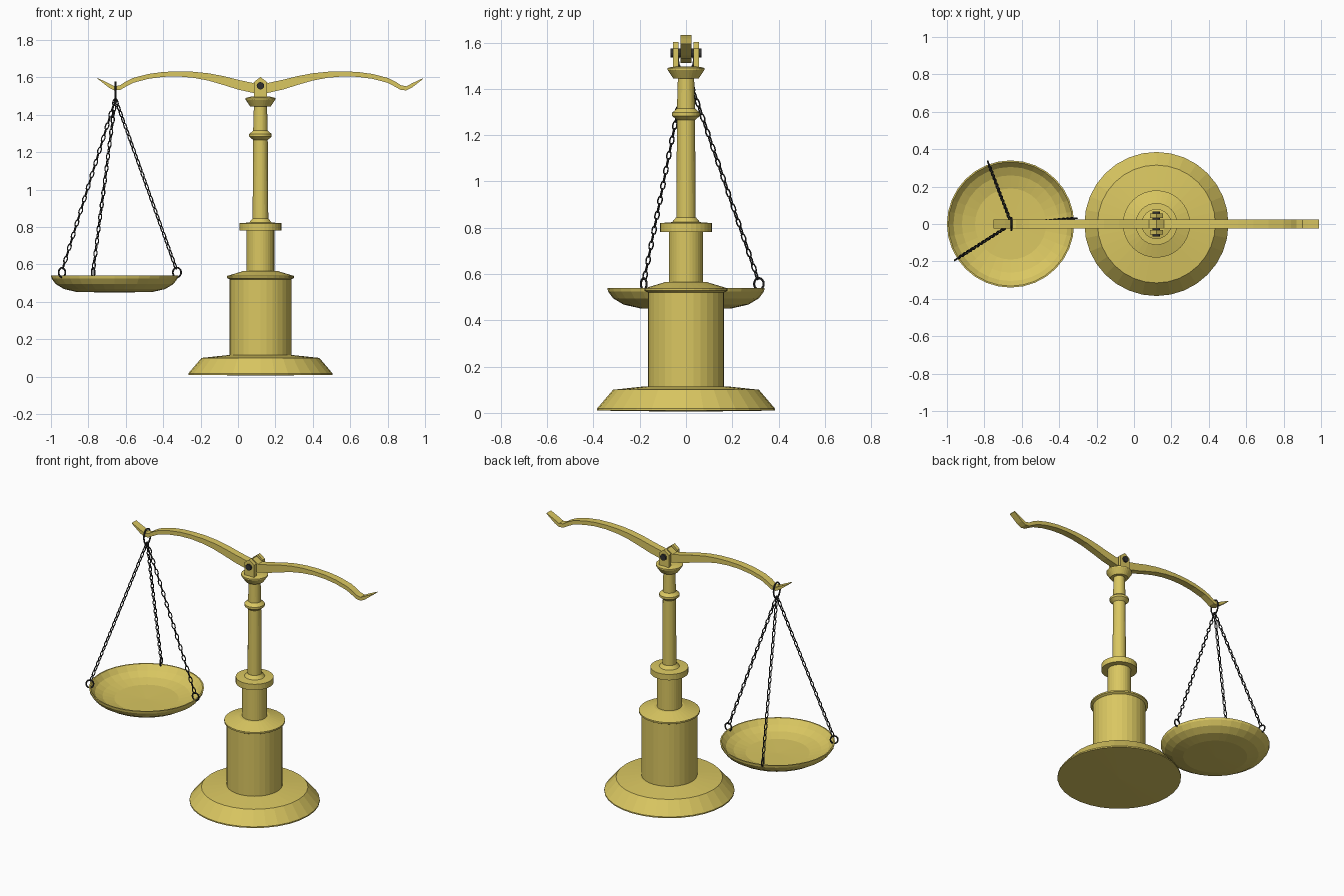
import bpy, bmesh
from math import sin, cos, pi, radians
from mathutils import Vector, Matrix

old = bpy.data.objects.get("Cube")
if old:
    bpy.data.objects.remove(old, do_unlink=True)


def material(name, rgb):
    m = bpy.data.materials.new(name)
    m.use_nodes = True
    m.diffuse_color = (*rgb, 1)
    m.node_tree.nodes["Principled BSDF"].inputs["Base Color"].default_value = (*rgb, 1)
    return m


BRASS = material("brass", (0.70, 0.57, 0.12))
IRON = material("dark iron", (0.03, 0.03, 0.03))
POST_X, PAN_X = 0.12, -0.66


def finish(name, bm, mat, x=0):
    bmesh.ops.recalc_face_normals(bm, faces=bm.faces)
    me = bpy.data.meshes.new(name)
    bm.to_mesh(me)
    bm.free()
    me.materials.append(mat)
    ob = bpy.data.objects.new(name, me)
    ob.location.x = x
    bpy.context.collection.objects.link(ob)
    return ob


def lathe(name, profile, x, sides=32):
    """Turn a radius/height profile around the vertical axis."""
    bm = bmesh.new()
    vs = [bm.verts.new((r, 0, z)) for r, z in profile]
    es = [bm.edges.new(p) for p in zip(vs, vs[1:])]
    bmesh.ops.spin(bm, geom=vs + es, cent=(0, 0, 0), axis=(0, 0, 1),
                   angle=2 * pi, steps=sides, use_merge=True)
    bmesh.ops.remove_doubles(bm, verts=bm.verts, dist=1e-4)
    return finish(name, bm, BRASS, x)


def slab(bm, outline, y0, y1):
    """Extrude an x/z outline from y0 to y1."""
    face = bm.faces.new([bm.verts.new((x, y0, z)) for x, z in outline])
    out = bmesh.ops.extrude_face_region(bm, geom=[face])["geom"]
    bmesh.ops.translate(bm, vec=(0, y1 - y0, 0),
                        verts=[v for v in out if isinstance(v, bmesh.types.BMVert)])


def link(bm, mat, a, b, wire, n=12, k=5):
    """Oval wire ring: half length a on local z, half width b on local x."""
    rows = []
    for i in range(n):
        t = 2 * pi * i / n
        out = Vector((cos(t), 0, sin(t)))
        mid = Vector((b * cos(t), 0, a * sin(t)))
        rows.append([bm.verts.new(mat @ (mid + wire * (out * cos(s) + Vector((0, sin(s), 0)))))
                     for s in (2 * pi * j / k for j in range(k))])
    for i in range(n):
        p, q = rows[i], rows[(i + 1) % n]
        for j in range(k):
            bm.faces.new((p[j], q[j], q[(j + 1) % k], p[(j + 1) % k]))


# Turned stand
lathe("base_foot", [(0, 0.005), (0.385, 0.01), (0.385, 0.018), (0.315, 0.1),
                    (0.175, 0.115), (0, 0.115)], POST_X)
lathe("pedestal_drum", [(0, 0.11), (0.165, 0.11), (0.165, 0.52), (0.18, 0.528),
                        (0.18, 0.538), (0.09, 0.565), (0, 0.57)], POST_X)
lathe("lower_column", [(0, 0.56), (0.074, 0.56), (0.074, 0.782), (0.112, 0.782),
                       (0.112, 0.82), (0.06, 0.824), (0.043, 0.845), (0, 0.845)], POST_X)
lathe("upper_column", [(0, 0.84), (0.042, 0.84), (0.039, 1.265), (0.06, 1.283),
                       (0.06, 1.297), (0.039, 1.315), (0.035, 1.45), (0, 1.45)], POST_X)
lathe("column_cap", [(0, 1.445), (0.055, 1.445), (0.08, 1.482), (0.08, 1.49),
                     (0.05, 1.497), (0, 1.497)], POST_X)

# Fork cheeks that carry the beam
bm = bmesh.new()
for side in (-1, 1):
    slab(bm, [(-0.035, 1.485), (0.035, 1.485), (0.035, 1.575), (0, 1.602), (-0.035, 1.575)],
         side * 0.033, side * 0.056)
finish("fork_cheeks", bm, BRASS, POST_X)

# Axle pin
bm = bmesh.new()
bmesh.ops.create_cone(bm, cap_ends=True, segments=12, radius1=0.02, radius2=0.02, depth=0.134,
                      matrix=Matrix.Translation((0, 0, 1.555)) @ Matrix.Rotation(pi / 2, 4, 'X'))
finish("axle_pin", bm, IRON, POST_X)

# Waved beam: distance from the middle, top height, bottom height
wave = [(0.04, 1.57, 1.517), (0.12, 1.587, 1.535), (0.2, 1.607, 1.56), (0.28, 1.622, 1.583),
        (0.36, 1.63, 1.598), (0.44, 1.632, 1.605), (0.52, 1.629, 1.603), (0.6, 1.618, 1.592),
        (0.68, 1.597, 1.571), (0.72, 1.578, 1.55), (0.75, 1.558, 1.533), (0.78, 1.552, 1.53),
        (0.81, 1.568, 1.545), (0.87, 1.596, 1.592)]
top = [(-d, t) for d, t, b in reversed(wave)] + [(0, 1.595)] + [(d, t) for d, t, b in wave]
low = [(d, b) for d, t, b in reversed(wave)] + [(0, 1.512)] + [(-d, b) for d, t, b in wave]
bm = bmesh.new()
slab(bm, top + low, -0.023, 0.023)
finish("balance_beam", bm, BRASS, POST_X)

# Shallow pan
lathe("weighing_pan", [(0, 0.45), (0.2, 0.452), (0.27, 0.468), (0.315, 0.495), (0.337, 0.525),
                       (0.34, 0.54), (0.332, 0.54), (0.305, 0.508), (0.26, 0.485),
                       (0.19, 0.468), (0, 0.464)], PAN_X)

# Hanger loop around the beam
bm = bmesh.new()
link(bm, Matrix.Translation((0, 0, 1.525)) @ Matrix.Rotation(pi / 2, 4, 'Z'), 0.05, 0.034, 0.005, 16)
finish("hanger_loop", bm, IRON, PAN_X + 0.005)

# Three chains, each with a ring through the pan rim
COUNT = 28
for name, angle in (("rear", 110), ("front", 213), ("inner", 5)):
    spin = Matrix.Rotation(radians(angle), 4, 'Z')
    bm = bmesh.new()
    link(bm, spin @ Matrix.Translation((0.335, 0, 0.557)), 0.025, 0.022, 0.005, 16)
    start, end = spin @ Vector((0.33, 0, 0.578)), Vector((0.005, 0, 1.485))
    step = (end - start) / COUNT
    aim = step.to_track_quat('Z', 'X').to_matrix().to_4x4()
    for i in range(COUNT):
        turn = Matrix.Rotation(pi / 4 + i * pi / 2, 4, 'Z')
        link(bm, Matrix.Translation(start + step * (i + 0.5)) @ aim @ turn,
             step.length * 0.58, 0.009, 0.0035, 10)
    finish(name + "_chain", bm, IRON, PAN_X)
